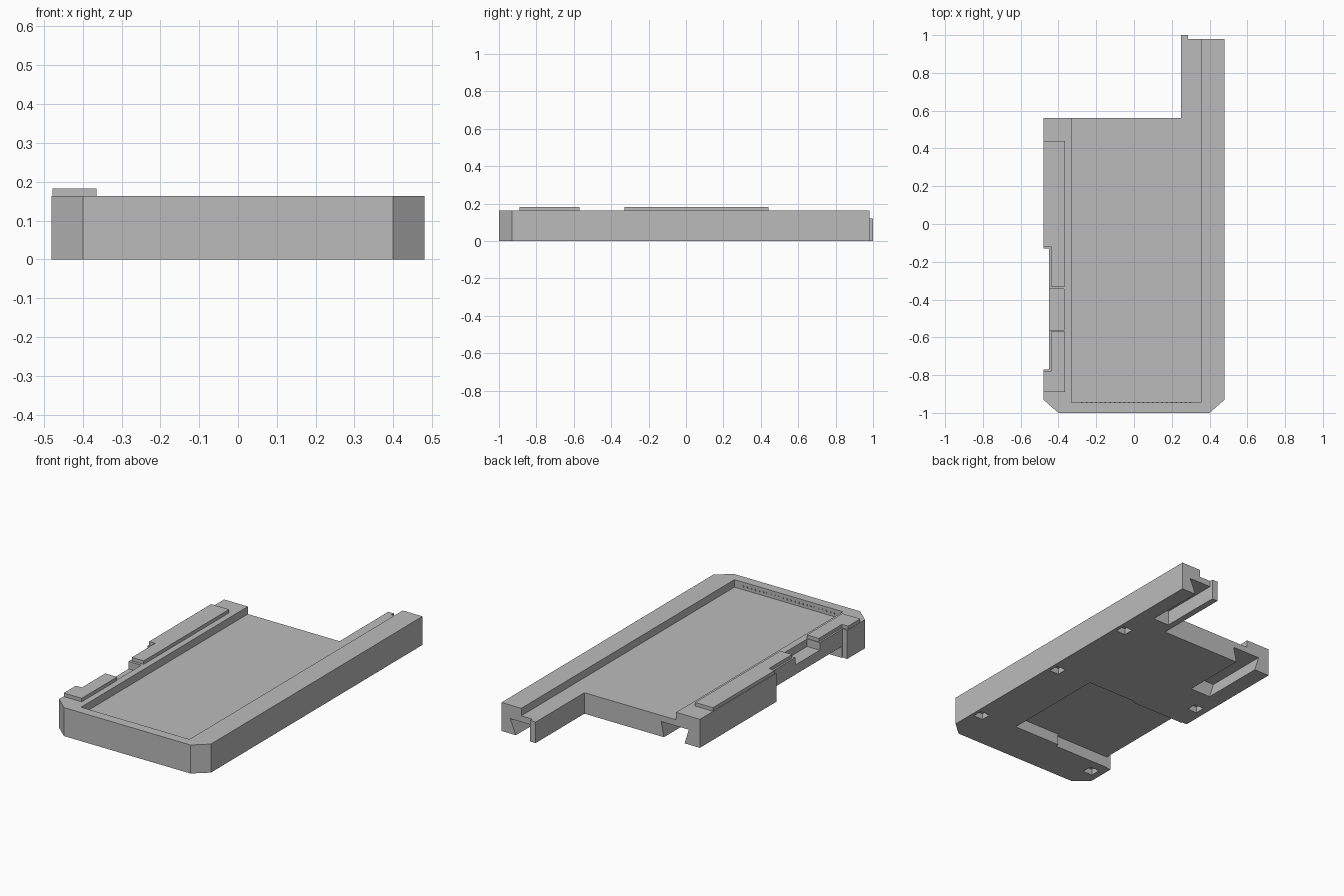
import bpy
import bmesh

if "Cube" in bpy.data.objects:
    bpy.data.objects.remove(bpy.data.objects["Cube"], do_unlink=True)

grey = bpy.data.materials.new("plain_grey")
grey.use_nodes = True
grey.diffuse_color = (0.5, 0.5, 0.5, 1)
grey.node_tree.nodes["Principled BSDF"].inputs["Base Color"].default_value = (0.5, 0.5, 0.5, 1)

TOP, FLOOR = 0.163, 0.12


def prism(name, points, direction):
    """Extrude a closed 3D outline along a direction."""
    bm = bmesh.new()
    face = bm.faces.new([bm.verts.new(p) for p in points])
    new = bmesh.ops.extrude_face_region(bm, geom=[face])["geom"]
    bmesh.ops.translate(bm, vec=direction, verts=[g for g in new if isinstance(g, bmesh.types.BMVert)])
    bmesh.ops.recalc_face_normals(bm, faces=bm.faces)
    mesh = bpy.data.meshes.new(name)
    bm.to_mesh(mesh)
    bm.free()
    mesh.materials.append(grey)
    obj = bpy.data.objects.new(name, mesh)
    bpy.context.collection.objects.link(obj)
    return obj


def slab(name, outline, z0, z1):
    return prism(name, [(x, y, z0) for x, y in outline], (0, 0, z1 - z0))


def box(name, x0, x1, y0, y1, z0, z1):
    return slab(name, [(x0, y0), (x1, y0), (x1, y1), (x0, y1)], z0, z1)


def carve(obj, cutter):
    """Subtract the cutter, then discard it."""
    cutter.hide_render = True
    mod = obj.modifiers.new("cut", 'BOOLEAN')
    mod.operation, mod.solver, mod.object = 'DIFFERENCE', 'EXACT', cutter
    bpy.context.view_layer.update()
    deps = bpy.context.evaluated_depsgraph_get()
    mesh = bpy.data.meshes.new_from_object(obj.evaluated_get(deps))
    obj.modifiers.clear()
    obj.data = mesh
    bpy.data.objects.remove(cutter, do_unlink=True)


# Main body with chamfered front corners, side notch and rear arm
body = slab("tray_body", [
    (-0.40, -1), (0.40, -1), (0.48, -0.93), (0.48, 0.98), (0.285, 0.98), (0.285, 1),
    (0.25, 1), (0.25, 0.56), (-0.48, 0.56), (-0.48, -0.13), (-0.45, -0.13),
    (-0.45, -0.77), (-0.48, -0.77), (-0.48, -0.93)], 0, TOP)

# Shallow tray open at the back
carve(body, box("tray_recess", -0.33, 0.355, -0.945, 1.2, FLOOR, 0.3))

# Finger notch in the left rim
carve(body, box("rim_notch", -0.6, -0.37, -0.565, -0.345, FLOOR, 0.3))

# Stepped pocket under the body, open at the side
carve(body, slab("under_pocket", [
    (0.21, -0.745), (0.21, -0.122), (-0.11, -0.122), (-0.11, -0.135),
    (-0.6, -0.135), (-0.6, -0.765), (-0.09, -0.765), (-0.09, -0.745)], -0.1, 0.065))

# Dovetail grooves running in from the rear
for low_a, low_b, high_a, high_b, start in (
        (0.287, 0.385, 0.285, 0.425, 0.63), (-0.38, -0.255, -0.41, -0.235, 0.18)):
    carve(body, prism("rear_groove", [
        (low_a, start, -0.01), (low_b, start, -0.01),
        (high_b, start, 0.085), (high_a, start, 0.085)], (0, 0.6, 0)))

# Square sockets in the underside
for x, y in ((0.43, 0.43), (0.43, -0.13), (0.43, -0.77), (-0.41, 0.03), (-0.41, -0.85)):
    carve(body, box("socket", x - 0.03, x + 0.03, y - 0.03, y + 0.03, -0.1, 0.035))

# Raised plates on the left rim, each narrowed beside the side notch
slab("rear_rim_plate", [(-0.365, -0.33), (-0.365, 0.44), (-0.478, 0.44), (-0.478, -0.12),
                        (-0.44, -0.12), (-0.44, -0.33)], TOP, 0.183)
slab("front_rim_plate", [(-0.365, -0.89), (-0.365, -0.57), (-0.44, -0.57), (-0.44, -0.78),
                         (-0.478, -0.78), (-0.478, -0.89)], TOP, 0.183)

# Row of tiny contacts on the front wall of the tray
for i in range(24):
    x = -0.28 + i * 0.025
    box("contact", x, x + 0.008, -0.945, -0.942, 0.135, 0.143)
